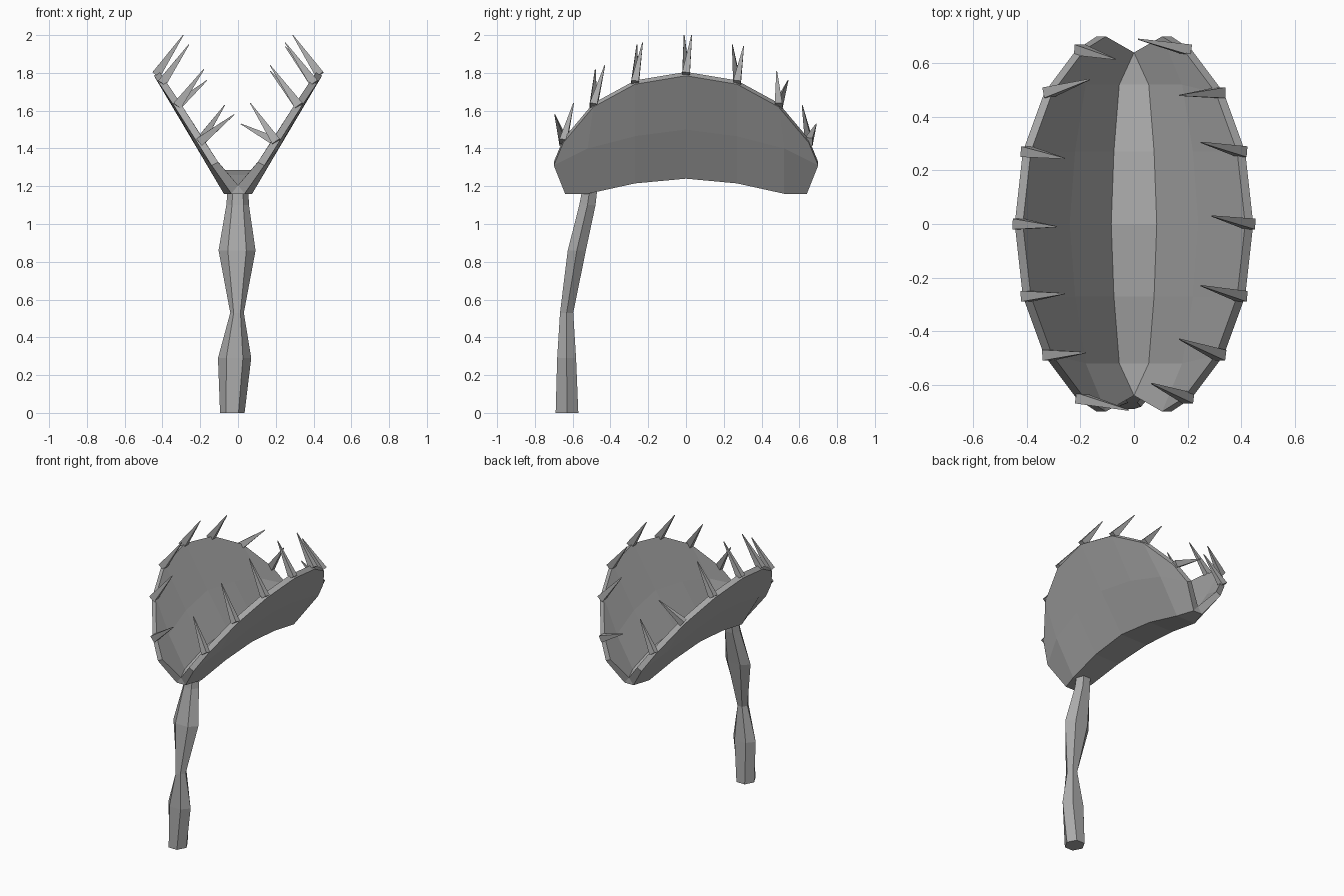
import bpy, bmesh, math
from mathutils import Vector

cube = bpy.data.objects.get("Cube")
if cube:
    bpy.data.objects.remove(cube, do_unlink=True)

grey = bpy.data.materials.new("plain grey")
grey.use_nodes = True
colour = (0.4, 0.4, 0.4, 1)
grey.diffuse_color = colour
grey.node_tree.nodes["Principled BSDF"].inputs["Base Color"].default_value = colour


def finish(bm, name):
    bmesh.ops.remove_doubles(bm, verts=bm.verts, dist=0.0005)
    bmesh.ops.recalc_face_normals(bm, faces=bm.faces)
    mesh = bpy.data.meshes.new(name)
    bm.to_mesh(mesh)
    bm.free()
    mesh.materials.append(grey)
    obj = bpy.data.objects.new(name, mesh)
    bpy.context.collection.objects.link(obj)
    return obj


# Lobe rows from hinge centre to rim; columns from the middle to the end
OUTER = [
    [(0, 0, 1.24), (0, .27, 1.215), (0, .52, 1.16), (0, .64, 1.16)],
    [(.105, 0, 1.24), (.095, .27, 1.215), (.075, .52, 1.16), (.035, .64, 1.16)],
    [(.275, 0, 1.50), (.255, .27, 1.465), (.215, .52, 1.40), (.14, .70, 1.31)],
    [(.445, 0, 1.785), (.415, .27, 1.74), (.335, .49, 1.62), (.215, .65, 1.43)],
]
# Inward shift of each row, giving the wall thickness
SHIFT = [(0, 0, .045), (-.02, 0, .045), (-.035, 0, .018), (-.03, 0, .02)]


def trap_half(bm, sx):
    cols = [(j, sy) for sy in (-1, 1) for j in ((3, 2, 1, 0) if sy < 0 else (1, 2, 3))]
    layers = []
    for inner in (0, 1):
        grid = []
        for row, shift in zip(OUTER, SHIFT):
            line = []
            for j, sy in cols:
                p = Vector(row[j]) + Vector(shift) * inner
                if row is OUTER[1] and j == 3 and inner:
                    p.x = 0
                line.append(bm.verts.new((p.x * sx, p.y * sy, p.z)))
            grid.append(line)
        layers.append(grid)
    out, inn = layers
    last = len(cols) - 1
    for grid in layers:
        for i in range(3):
            for j in range(last):
                bm.faces.new((grid[i][j], grid[i][j + 1], grid[i + 1][j + 1], grid[i + 1][j]))
    # Rim strip along the top and both ends
    for j in range(last):
        bm.faces.new((out[3][j], out[3][j + 1], inn[3][j + 1], inn[3][j]))
    for j in (0, last):
        for i in range(3):
            bm.faces.new((out[i][j], out[i + 1][j], inn[i + 1][j], inn[i][j]))


bm = bmesh.new()
for side in (-1, 1):
    trap_half(bm, side)
finish(bm, "trap_lobes")

# Stem: z, centre x, centre y, half width, half depth
STEM = [(0, -.03, -.63, .065, .06), (.29, -.018, -.632, .088, .05),
        (.53, -.005, -.632, .036, .035), (.86, -.005, -.578, .098, .048),
        (1.1, -.002, -.522, .06, .043), (1.18, 0, -.51, .055, .04)]
bm = bmesh.new()
rings = []
for z, cx, cy, w, d in STEM:
    rings.append([bm.verts.new((cx + w * math.cos(k * math.pi / 3),
                                cy + d * math.sin(k * math.pi / 3) / .866, z))
                  for k in range(6)])
for a, b in zip(rings, rings[1:]):
    for k in range(6):
        n = (k + 1) % 6
        bm.faces.new((a[k], a[n], b[n], b[k]))
bm.faces.new(rings[0])
bm.faces.new(rings[-1])
finish(bm, "stem")

# Teeth: column on the rim, end sign, tip position; one list per lobe
TIPS = {
    1: [(0, 1, .29, .03, 2.0), (1, 1, .25, .305, 1.94), (2, 1, .17, .48, 1.81),
        (3, 1, .015, .69, 1.53), (1, -1, .25, -.23, 1.96), (2, -1, .17, -.43, 1.84),
        (3, -1, .065, -.595, 1.64)],
    -1: [(0, 1, -.29, -.01, 2.0), (1, 1, -.26, .245, 1.95), (2, 1, -.165, .54, 1.76),
         (3, 1, -.07, .615, 1.63), (1, -1, -.26, -.26, 1.95), (2, -1, -.18, -.48, 1.82),
         (3, -1, -.02, -.695, 1.58)],
}


def tooth(bm, base, tip):
    axis = (tip - base).normalized()
    u = (Vector((0, 1, 0)) - axis * axis.y).normalized()
    v = axis.cross(u)
    ends = []
    for centre, a, b in ((base, .02, .024), (tip, .002, .002)):
        ends.append([bm.verts.new(centre + u * a * s + v * b * t)
                     for s, t in ((-1, -1), (1, -1), (1, 1), (-1, 1))])
    for k in range(4):
        n = (k + 1) % 4
        bm.faces.new((ends[0][k], ends[0][n], ends[1][n], ends[1][k]))
    for ring in ends:
        bm.faces.new(ring)


for side, name in ((1, "left_teeth"), (-1, "right_teeth")):
    bm = bmesh.new()
    for col, sy, *tip in TIPS[side]:
        x, y, z = OUTER[3][col]
        tooth(bm, Vector(((x - .012) * side, y * sy, z + .005)), Vector(tip))
    finish(bm, name)
